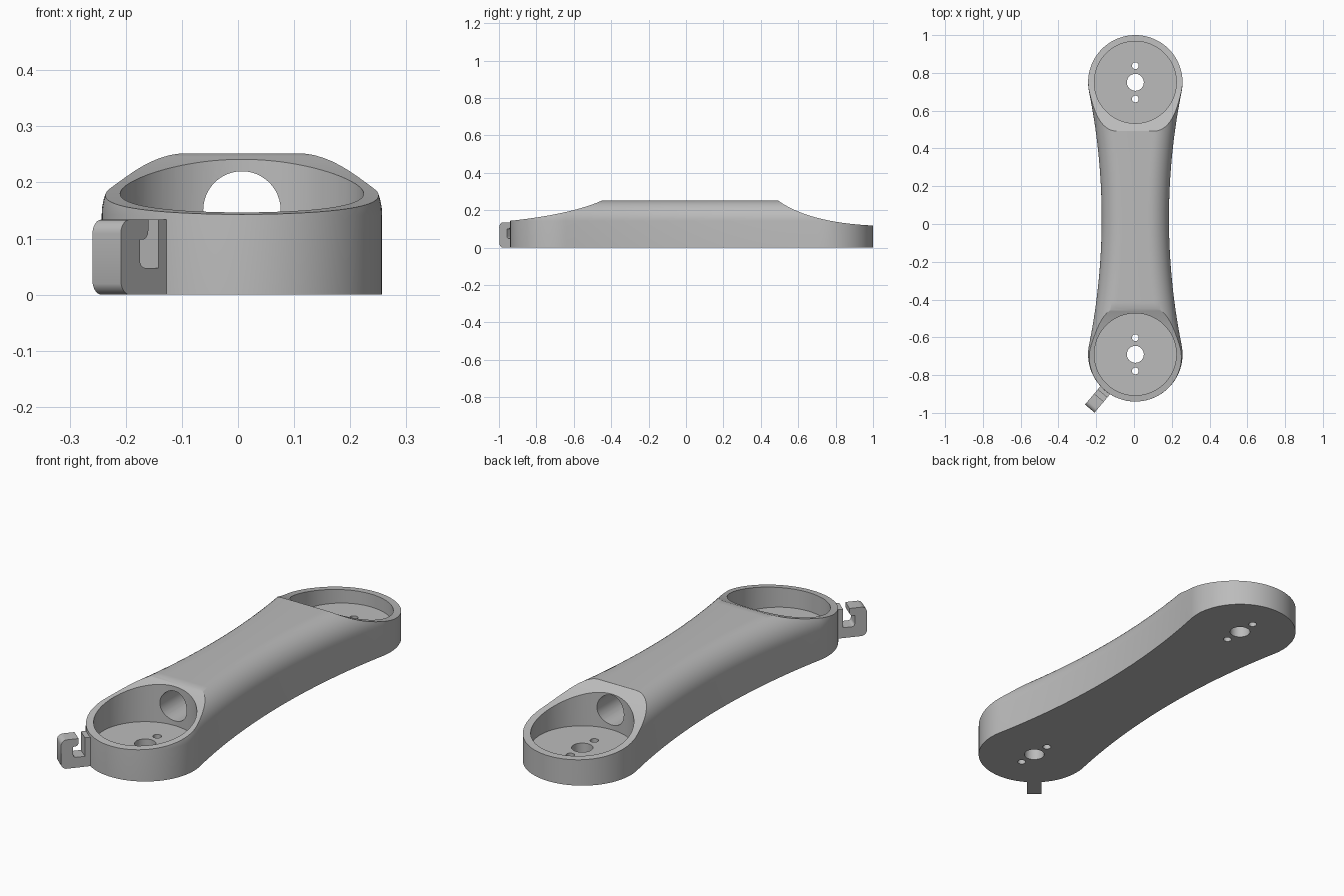
import bpy, bmesh
from math import sin, cos, pi, asin, hypot, radians
from mathutils import Matrix, Vector

old = bpy.data.objects.get("Cube")
if old:
    bpy.data.objects.remove(old, do_unlink=True)

CX, CY = 0.007, 0.03          # middle of the arm
SPAN, R_END = 0.72, 0.25      # end hub offset and radius
WAIST, TOP, FILLET = 0.178, 0.252, 0.11
FLOOR = 0.06

gray = bpy.data.materials.new("plain gray")
gray.use_nodes = True
gray.diffuse_color = (0.5, 0.5, 0.5, 1)
gray.node_tree.nodes["Principled BSDF"].inputs["Base Color"].default_value = (0.5, 0.5, 0.5, 1)


def make_object(name, bm):
    bmesh.ops.recalc_face_normals(bm, faces=bm.faces)
    mesh = bpy.data.meshes.new(name)
    bm.to_mesh(mesh)
    bm.free()
    mesh.materials.append(gray)
    obj = bpy.data.objects.new(name, mesh)
    bpy.context.collection.objects.link(obj)
    return obj


def arc(cx, cy, r, a0, a1, n):
    """Points along an arc, without its last point."""
    return [(cx + r * cos(a0 + (a1 - a0) * i / n),
             cy + r * sin(a0 + (a1 - a0) * i / n)) for i in range(n)]


def prism(name, points, depth, place):
    """Extrude a closed 2D profile along local z, centred, then place it."""
    bm = bmesh.new()
    face = bm.faces.new([bm.verts.new((x, y, -depth / 2)) for x, y in points])
    ext = bmesh.ops.extrude_face_region(bm, geom=[face])
    verts = [g for g in ext["geom"] if isinstance(g, bmesh.types.BMVert)]
    bmesh.ops.translate(bm, verts=verts, vec=(0, 0, depth))
    bm.transform(place)
    return make_object(name, bm)


def cylinder(name, r, depth, place, n=64):
    return prism(name, arc(0, 0, r, 0, 2 * pi, n), depth, place)


def cut(target, cutter):
    cutter.hide_render = True
    mod = target.modifiers.new("cut", "BOOLEAN")
    mod.operation = "DIFFERENCE"
    mod.solver = "EXACT"
    mod.object = cutter
    bpy.context.view_layer.objects.active = target
    bpy.ops.object.modifier_apply(modifier=mod.name)
    bpy.data.objects.remove(cutter, do_unlink=True)


def smooth(obj):
    bpy.ops.object.select_all(action="DESELECT")
    obj.select_set(True)
    bpy.context.view_layer.objects.active = obj
    bpy.ops.object.shade_smooth_by_angle(angle=radians(30))


# Waisted outline: two round hubs joined by tangent concave arcs
R_SIDE = (SPAN ** 2 + WAIST ** 2 - R_END ** 2) / (2 * (R_END - WAIST))
SIDE_X = WAIST + R_SIDE
TILT = asin(SPAN / hypot(SIDE_X, SPAN))


def outline(inset):
    cap, side = R_END - inset, R_SIDE + inset
    return (arc(0, SPAN, cap, -TILT, pi + TILT, 56)
            + arc(-SIDE_X, 0, side, TILT, -TILT, 28)
            + arc(0, -SPAN, cap, pi - TILT, 2 * pi + TILT, 56)
            + arc(SIDE_X, 0, side, pi + TILT, pi - TILT, 28))


# Arm body: stacked outlines with a rounded shoulder
levels = [(0, 0)]
for i in range(13):
    a = pi / 2 * i / 12
    levels.append((FILLET * (1 - cos(a)), TOP - FILLET + FILLET * sin(a)))
bm = bmesh.new()
rings = [[bm.verts.new((x + CX, y + CY, z)) for x, y in outline(d)] for d, z in levels]
for low, high in zip(rings, rings[1:]):
    for i in range(len(low)):
        j = (i + 1) % len(low)
        bm.faces.new((low[i], low[j], high[j], high[i]))
bm.faces.new(rings[0])
bm.faces.new(rings[-1])
arm = make_object("arm_body", bm)

# Swept-down tops at both ends
YZ = Matrix(((0, 0, 1, 0), (1, 0, 0, 0), (0, 1, 0, 0), (0, 0, 0, 1)))
slopes = {
    "front_slope": [(-0.445, 0.253), (-0.62, 0.175), (-0.96, 0.141)],
    "back_slope": [(0.49, 0.253), (0.66, 0.13), (1.02, 0.117)],
}
for name, pts in slopes.items():
    p0, p1, p2 = map(Vector, pts)
    curve = []
    for i in range(25):
        t = i / 24
        curve.append(tuple(p0 * (1 - t) ** 2 + p1 * 2 * t * (1 - t) + p2 * t * t))
    cut(arm, prism(name, curve + [(p2.x, 0.5), (p0.x, 0.5)], 1.0, YZ))

# Round pockets and the screw holes in their floors
for side in (-1, 1):
    y = CY + side * SPAN
    cut(arm, cylinder("pocket", 0.217, 0.6, Matrix.Translation((CX, y, FLOOR + 0.3)), 96))
    for dy, r in ((0, 0.045), (-0.088, 0.018), (0.088, 0.018)):
        cut(arm, cylinder("hole", r, 0.4, Matrix.Translation((CX, y + dy, 0)), 32))

# Tunnel between the pockets
cut(arm, cylinder("tunnel", 0.069, 2 * SPAN,
                  Matrix.Translation((CX, CY, 0.151)) @ Matrix.Rotation(pi / 2, 4, "X"), 48))
smooth(arm)

# Cable hook: profile in radial distance and height
H = 0.134
profile = ([(0.23, 0), (0.355, 0)]
           + arc(0.35, 0.025, 0.025, -pi / 2 + 0.2, 0, 6)
           + arc(0.35, H - 0.025, 0.025, 0, pi / 2, 6)
           + [(0.35, H), (0.299, H)]
           + arc(0.315, 0.114, 0.016, pi, 1.5 * pi, 6)
           + [(0.322, 0.098)]
           + arc(0.309, 0.061, 0.013, 0, -pi / 2, 6)
           + [(0.309, 0.048), (0.271, 0.048), (0.271, H), (0.23, H)])
a = radians(230)
frame = Matrix(((cos(a), 0, sin(a), CX),
                (sin(a), 0, -cos(a), CY - SPAN),
                (0, 1, 0, 0),
                (0, 0, 0, 1)))
hook = prism("cable_hook", profile, 0.066, frame)
smooth(hook)
